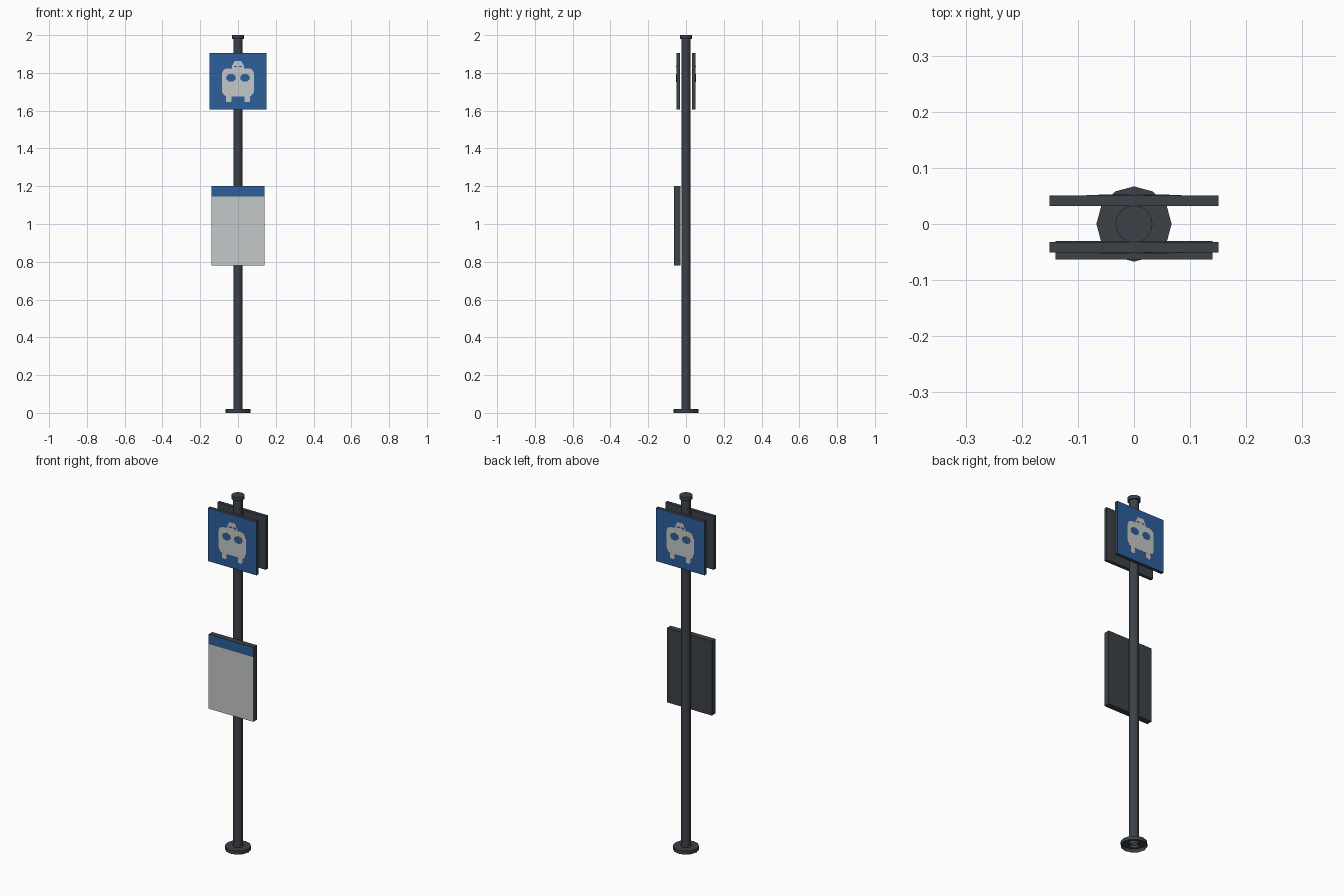
import bpy, bmesh, math

if "Cube" in bpy.data.objects:
    bpy.data.objects.remove(bpy.data.objects["Cube"])


def material(name, rgb):
    m = bpy.data.materials.new(name)
    m.diffuse_color = (*rgb, 1)
    m.use_nodes = True
    m.node_tree.nodes["Principled BSDF"].inputs["Base Color"].default_value = m.diffuse_color
    return m


DARK = material("dark grey metal", (0.045, 0.054, 0.065))
BLUE = material("sign blue", (0.027, 0.112, 0.325))
PALE = material("pale grey", (0.56, 0.58, 0.58))


def finish(bm, name, mats):
    bmesh.ops.recalc_face_normals(bm, faces=bm.faces[:])
    me = bpy.data.meshes.new(name)
    bm.to_mesh(me)
    bm.free()
    for m in mats:
        me.materials.append(m)
    ob = bpy.data.objects.new(name, me)
    bpy.context.collection.objects.link(ob)
    return ob


def lathe(name, profile, sides):
    """Revolve (radius, z) points around the vertical axis."""
    bm = bmesh.new()
    rings = []
    for r, z in profile:
        if r == 0:
            rings.append([bm.verts.new((0, 0, z))] * sides)
        else:
            rings.append([bm.verts.new((r * math.cos(2 * math.pi * i / sides),
                                        r * math.sin(2 * math.pi * i / sides), z))
                          for i in range(sides)])
    for a, b in zip(rings, rings[1:]):
        for i in range(sides):
            j = (i + 1) % sides
            bm.faces.new(list(dict.fromkeys((a[i], a[j], b[j], b[i]))))
    ob = finish(bm, name, [DARK])
    bpy.context.view_layer.objects.active = ob
    ob.select_set(True)
    bpy.ops.object.shade_smooth_by_angle(angle=math.radians(31))
    ob.select_set(False)
    return ob


def panel(name, half_w, z0, z1, y0, y1, front, mat, band=None):
    """Dark board with a coloured face on the y = front side, optional blue top band."""
    bm = bmesh.new()
    bmesh.ops.create_cube(bm, size=1)
    for v in bm.verts:
        v.co = (v.co.x * 2 * half_w, y0 if v.co.y < 0 else y1, z0 if v.co.z < 0 else z1)
    if band:
        bmesh.ops.bisect_plane(bm, geom=bm.verts[:] + bm.edges[:] + bm.faces[:],
                               plane_co=(0, 0, band), plane_no=(0, 0, 1))
    for f in bm.faces:
        if all(abs(v.co.y - front) < 1e-5 for v in f.verts):
            f.material_index = 2 if band and f.calc_center_median().z > band else 1
    return finish(bm, name, [DARK, mat, BLUE])


def plate(name, outline, side, base, lift, mat):
    """Thin painted shape from (x, z) points, standing off the face at y = base."""
    bm = bmesh.new()
    f = bm.faces.new([bm.verts.new((x, base, z)) for x, z in outline])
    ext = bmesh.ops.extrude_face_region(bm, geom=[f])
    for v in ext["geom"]:
        if isinstance(v, bmesh.types.BMVert):
            v.co.y += side * lift
    return finish(bm, name, [mat])


def rounded(cx, cz, hw, hh, r, n=4):
    pts = []
    for k, (sx, sz) in enumerate(((1, 1), (-1, 1), (-1, -1), (1, -1))):
        for i in range(n + 1):
            a = math.pi / 2 * (k + i / n)
            pts.append((cx + sx * (hw - r) + r * math.cos(a),
                        cz + sz * (hh - r) + r * math.sin(a)))
    return pts


def oval(cx, cz, rx, rz, n=12):
    return [(cx + rx * math.cos(2 * math.pi * i / n), cz + rz * math.sin(2 * math.pi * i / n))
            for i in range(n)]


# Pole, cap and hollow foot
lathe("pole", [(0.025, 0.002), (0.025, 1.985)], 16)
lathe("pole_cap", [(0, 1.98), (0.033, 1.98), (0.033, 2.0), (0, 2.0)], 16)
lathe("base_flange", [(0.024, 0.018), (0.064, 0.018), (0.064, 0), (0.067, 0),
                      (0.067, 0.02), (0.024, 0.02)], 12)

# Timetable board
panel("timetable_board", 0.14, 0.78, 1.2, -0.063, -0.030, -0.063, PALE, 1.145)

# Two stop signs with the tram pictogram on their outer faces
for label, side in (("front", -1), ("back", 1)):
    y = side * 0.0505
    panel(label + "_sign", 0.151, 1.605, 1.906, min(y, side * 0.032),
          max(y, side * 0.032), y, BLUE)
    plate(label + "_tram_body", rounded(0, 1.75, 0.085, 0.074, 0.03), side, y, 0.001, PALE)
    plate(label + "_tram_roof", [(-0.032, 1.822), (-0.032, 1.836), (-0.018, 1.862),
                                 (0.018, 1.862), (0.032, 1.836), (0.032, 1.822)],
          side, y, 0.0008, PALE)
    for s, hand in ((-1, "left"), (1, "right")):
        plate(f"{label}_tram_window_{hand}", oval(s * 0.037, 1.774, 0.026, 0.021),
              side, y, 0.002, BLUE)
        plate(f"{label}_tram_foot_{hand}", rounded(s * 0.049, 1.665, 0.014, 0.02, 0.008),
              side, y, 0.0008, PALE)
        plate(f"{label}_roof_slot_{hand}",
              [(s * 0.006, 1.831), (s * 0.022, 1.831), (s * 0.022, 1.837), (s * 0.006, 1.837)],
              side, y, 0.002, BLUE)
